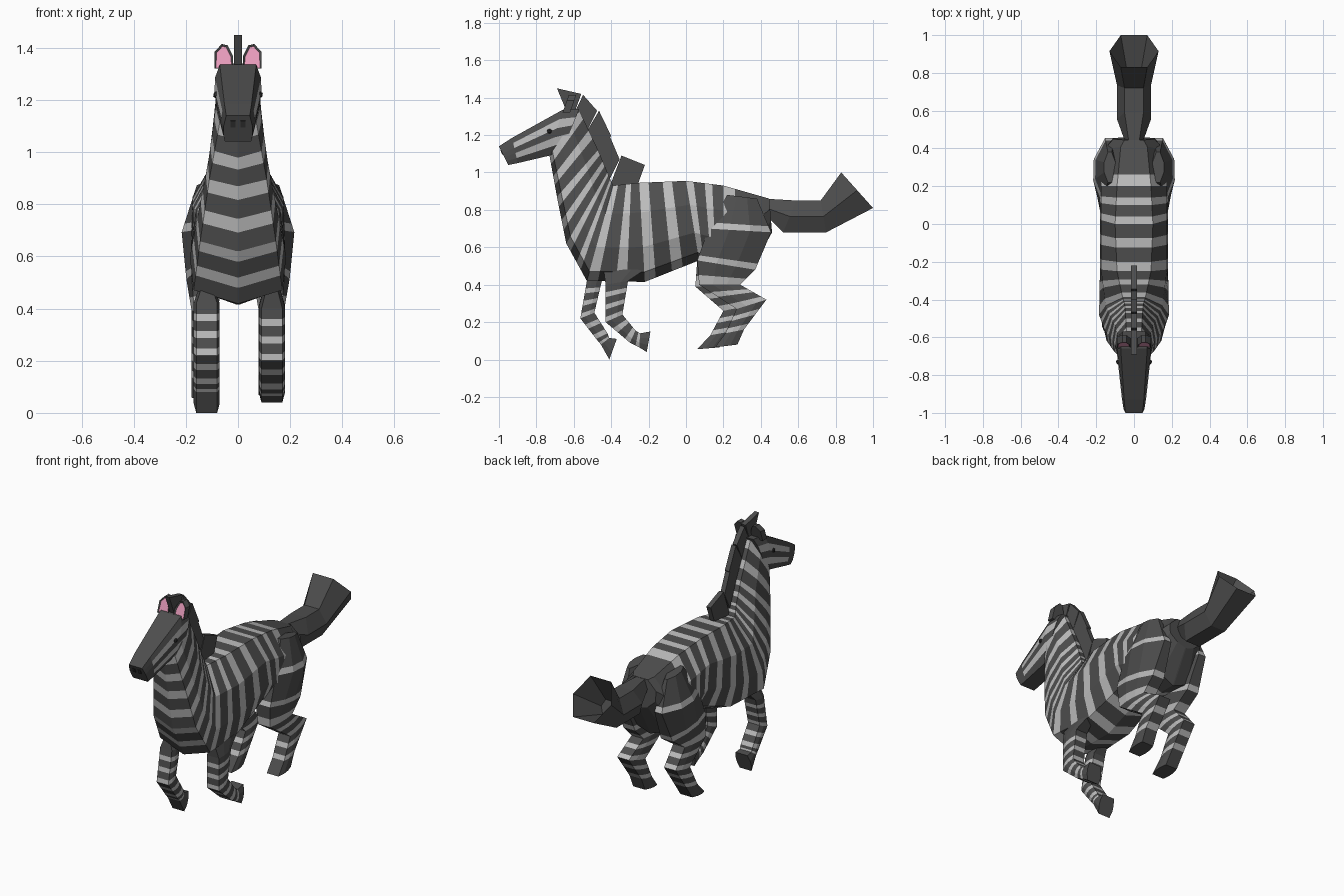
import bpy, bmesh
from mathutils import Vector

if "Cube" in bpy.data.objects:
    bpy.data.objects.remove(bpy.data.objects["Cube"])


def mat(name, r, g, b):
    m = bpy.data.materials.new(name)
    m.diffuse_color = (r, g, b, 1)
    m.use_nodes = True
    m.node_tree.nodes["Principled BSDF"].inputs["Base Color"].default_value = m.diffuse_color
    return m


DARK = mat("dark_stripe", .075, .075, .075)
LIGHT = mat("light_stripe", .5, .5, .5)
PINK = mat("inner_ear", .8, .33, .5)
BLACK = mat("black", .03, .03, .03)


def finish(name, bm, mats):
    bmesh.ops.recalc_face_normals(bm, faces=bm.faces)
    me = bpy.data.meshes.new(name)
    bm.to_mesh(me)
    bm.free()
    for m in mats:
        me.materials.append(m)
    ob = bpy.data.objects.new(name, me)
    bpy.context.collection.objects.link(ob)
    return ob


def loft(name, secs, cx=0, stripes=None, along=0, fr=None):
    """Sections: (y, z of edge A, y, z of edge B, half widths from A to B).
    stripes = (dark/light pairs, dark share) per segment; along = segments
    striped lengthwise; fr = positions of the widths between A and B."""
    bm = bmesh.new()
    n = len(secs[0][4])
    fr = fr or [i / (n - 1) for i in range(n)]

    def ring(s):
        a, b = Vector(s[0:2]), Vector(s[2:4])
        pts = [(x, *a.lerp(b, f)) for x, f in zip(s[4], fr)]
        pts = pts + [(-x, y, z) for x, y, z in reversed(pts)]
        return [bm.verts.new((cx + x, y, z)) for x, y, z in pts]

    def mix(s, t, f):
        v = [p + (q - p) * f for p, q in zip(s[:4], t[:4])]
        return (*v, [p + (q - p) * f for p, q in zip(s[4], t[4])])

    prev = ring(secs[0])
    bm.faces.new(prev)
    for k in range(len(secs) - 1):
        pairs, dark = stripes[k] if stripes else (0, 1)
        steps = [(1, 0)]
        if pairs:
            steps = [((i + f) / pairs, m) for i in range(pairs) for f, m in ((dark, 0), (1, 1))]
        for f, m in steps:
            cur = ring(mix(secs[k], secs[k + 1], f))
            for j in range(2 * n):
                j2 = (j + 1) % (2 * n)
                face = bm.faces.new((prev[j], prev[j2], cur[j2], cur[j]))
                face.material_index = m
                if k < along and j not in (n - 1, 2 * n - 1):
                    face.material_index = min(j, 2 * n - 2 - j) % 2
            prev = cur
    bm.faces.new(prev)
    return finish(name, bm, [DARK, LIGHT])


def plate(name, pts, x0, x1, m=DARK):
    """Flat side-view polygon (y, z) given thickness along x."""
    bm = bmesh.new()
    f = bm.faces.new([bm.verts.new((x0, y, z)) for y, z in pts])
    r = bmesh.ops.extrude_face_region(bm, geom=[f])
    vs = [v for v in r["geom"] if isinstance(v, bmesh.types.BMVert)]
    bmesh.ops.translate(bm, verts=vs, vec=(x1 - x0, 0, 0))
    return finish(name, bm, [m])


# Torso and neck, with a slight keel so the chest stripes form chevrons
loft("body", [
    (.445, .86, .46, .68, [.05, .11, .11, .06, .004]),
    (.41, .87, .35, .48, [.07, .16, .17, .10, .004]),
    (.20, .93, .20, .48, [.09, .175, .18, .12, .004]),
    (.00, .955, .07, .53, [.10, .175, .18, .13, .004]),
    (-.25, .945, -.22, .415, [.09, .175, .18, .15, .004]),
    (-.39, .93, -.53, .42, [.06, .15, .185, .17, .004]),
    (-.42, 1.0, -.64, .62, [.05, .125, .155, .145, .004]),
    (-.47, 1.12, -.69, .87, [.045, .10, .115, .11, .004]),
    (-.57, 1.33, -.73, 1.09, [.04, .08, .085, .07, .004]),
], stripes=[(0, 1), (1, .7), (2, .6), (2, .6), (2, .62), (2, .6), (2, .58), (2, .58)],
    fr=[0, .3, .65, .9, 1])

# Head with lengthwise stripes and dark muzzle
loft("head", [
    (-.57, 1.34, -.66, 1.12, [.06, .08, .085, .085, .08, .06]),
    (-.66, 1.335, -.73, 1.09, [.07, .088, .09, .085, .075, .05]),
    (-.93, 1.185, -.90, 1.05, [.052, .06, .065, .065, .06, .05]),
    (-1.0, 1.14, -.95, 1.04, [.045, .05, .055, .055, .055, .05]),
], along=2)

# Mane plates
for i, pts in enumerate([
    [(-.69, 1.45), (-.56, 1.42), (-.60, 1.31), (-.64, 1.33)],
    [(-.55, 1.415), (-.475, 1.33), (-.53, 1.22), (-.60, 1.31)],
    [(-.465, 1.33), (-.40, 1.195), (-.48, 1.11), (-.53, 1.22)],
    [(-.41, 1.2), (-.355, 1.07), (-.41, .96), (-.48, 1.11)],
    [(-.345, 1.09), (-.22, 1.04), (-.26, .93), (-.41, .92)],
]):
    plate(f"mane_{i + 1}", pts, -.015, .015)

# Ears, eyes and nostrils
for side, s in (("left", -1), ("right", 1)):
    bm = bmesh.new()
    front = [(.018, 1.32), (.09, 1.32), (.09, 1.385), (.062, 1.415), (.04, 1.41), (.02, 1.37)]
    f = bm.faces.new([bm.verts.new((s * x, -.66 + (z - 1.32) * .35, z)) for x, z in front])
    r = bmesh.ops.extrude_face_region(bm, geom=[f])
    vs = [v for v in r["geom"] if isinstance(v, bmesh.types.BMVert)]
    bmesh.ops.translate(bm, verts=vs, vec=(0, .04, 0))
    bmesh.ops.recalc_face_normals(bm, faces=bm.faces)
    f = min(bm.faces, key=lambda q: q.calc_center_median().y)
    bmesh.ops.inset_region(bm, faces=[f], thickness=.008, depth=-.006)
    f.material_index = 1
    finish(f"{side}_ear", bm, [DARK, PINK])

    bm = bmesh.new()
    bmesh.ops.create_icosphere(bm, subdivisions=1, radius=.015)
    bmesh.ops.translate(bm, verts=bm.verts, vec=(s * .082, -.73, 1.22))
    finish(f"{side}_eye", bm, [BLACK])
    plate(f"{side}_nostril", [(-.993, 1.12), (-.983, 1.095), (-.96, 1.10), (-.97, 1.125)],
          s * .01, s * .028, BLACK)

# Tail, flared with a hollow brush end
loft("tail", [
    (.42, .86, .44, .76, [.025, .045, .025]),
    (.59, .85, .52, .68, [.05, .09, .05]),
    (.72, .85, .75, .68, [.05, .09, .05]),
    (.83, 1.0, 1.0, .81, [.07, .13, .07]),
    (.74, .83, .77, .75, [.03, .05, .03]),
])

# Front legs
W = [.04, .05, .05, .04]
TOP = [.02, .03, .03, .02]
FRONT = [(0, 1), (3, .6), (2, .6), (1, .6), (0, 1)]
loft("right_front_leg", [
    (-.44, .48, -.22, .48, TOP), (-.43, .40, -.31, .42, W), (-.43, .20, -.34, .24, W),
    (-.30, .09, -.27, .155, W), (-.25, .065, -.245, .14, W), (-.21, .04, -.19, .15, W),
], .13, FRONT)
loft("left_front_leg", [
    (-.52, .48, -.40, .48, TOP), (-.53, .42, -.45, .42, W), (-.565, .22, -.49, .25, W),
    (-.48, .11, -.42, .14, W), (-.455, .08, -.41, .115, W), (-.41, 0, -.37, .11, W),
], -.12, FRONT)

# Hind legs with bulging thighs
THIGH = [
    (.22, .88, .38, .86, [0.01, .03, .03, .01]),
    (.12, .70, .455, .68, [.045, .088, .085, .025]),
    (.06, .53, .37, .48, [.05, .07, .065, .04]),
]
HIND = [(1, .82), (1, .84), (1, .6), (2, .6), (2, .6), (0, 1)]
loft("right_hind_leg", THIGH + [
    (.07, .40, .29, .40, W), (.27, .27, .43, .32, W),
    (.21, .14, .31, .16, W), (.155, .065, .275, .08, W),
], .128, HIND)
loft("left_hind_leg", THIGH + [
    (.05, .39, .25, .40, W), (.20, .26, .34, .29, W),
    (.13, .13, .24, .15, W), (.06, .055, .18, .065, W),
], -.128, HIND)
